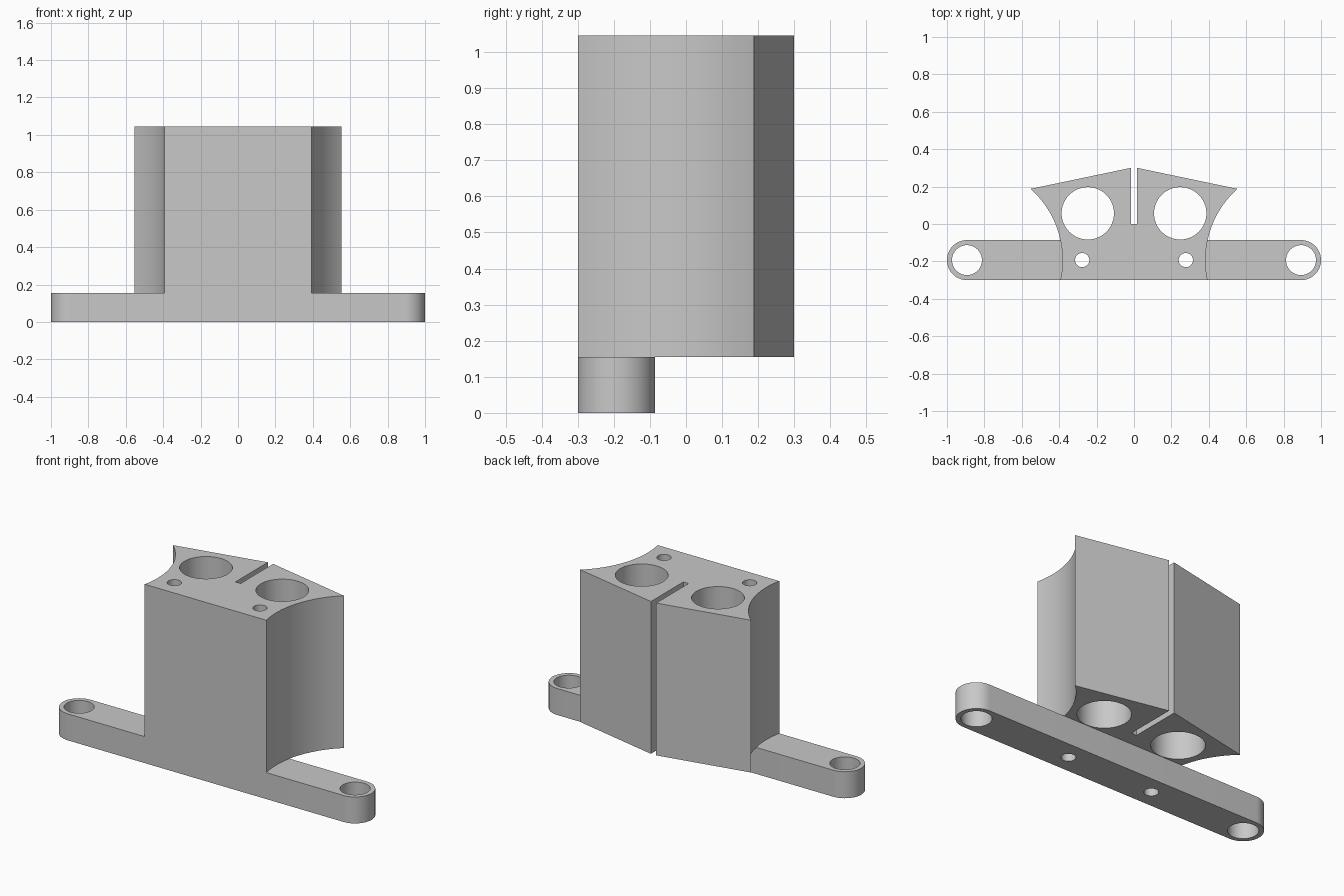
import bpy, bmesh
from math import cos, sin, pi, radians, atan2, hypot

if "Cube" in bpy.data.objects:
    bpy.data.objects.remove(bpy.data.objects["Cube"], do_unlink=True)

# Shared dimensions
BACK, FRONT = 0.3, -0.3
BAR_TOP, BLOCK_TOP = 0.155, 1.046
END_R = 0.107
END_X, ROW_Y = 1 - END_R, FRONT + END_R
BOLT_X, WING_X, WING_Y, SLOT = 0.277, 0.553, 0.188, 0.017

grey = bpy.data.materials.new("plain grey")
grey.use_nodes = True
colour = (0.58, 0.58, 0.58, 1)
grey.diffuse_color = colour
grey.node_tree.nodes["Principled BSDF"].inputs["Base Color"].default_value = colour


def arc(cx, cy, r, start, end, steps):
    return [(cx + r * cos(start + (end - start) * i / steps),
             cy + r * sin(start + (end - start) * i / steps)) for i in range(steps + 1)]


def hole_pair(x, y, r):
    return [arc(side * x, y, r, 0, 2 * pi, 64)[:-1] for side in (-1, 1)]


def plate(name, outlines, bottom, top):
    """Extrude an outline with holes into a solid mesh object."""
    curve = bpy.data.curves.new(name + "_profile", "CURVE")
    curve.dimensions, curve.fill_mode = "2D", "BOTH"
    curve.extrude = (top - bottom) / 2
    for points in outlines:
        spline = curve.splines.new("POLY")
        spline.points.add(len(points) - 1)
        for point, (x, y) in zip(spline.points, points):
            point.co = (x, y, 0, 1)
        spline.use_cyclic_u = True
    helper = bpy.data.objects.new(name + "_helper", curve)
    bpy.context.collection.objects.link(helper)
    bpy.context.view_layer.update()
    solid = helper.evaluated_get(bpy.context.evaluated_depsgraph_get())
    mesh = bpy.data.meshes.new_from_object(solid)
    bpy.data.objects.remove(helper, do_unlink=True)
    bpy.data.curves.remove(curve)

    # Weld the caps to the walls and lift into place
    bm = bmesh.new()
    bm.from_mesh(mesh)
    bmesh.ops.remove_doubles(bm, verts=bm.verts, dist=0.0001)
    bmesh.ops.translate(bm, verts=bm.verts, vec=(0, 0, (top + bottom) / 2))
    bmesh.ops.recalc_face_normals(bm, faces=bm.faces)
    bm.to_mesh(mesh)
    bm.free()
    mesh.materials.clear()
    mesh.materials.append(grey)
    obj = bpy.data.objects.new(name, mesh)
    bpy.context.collection.objects.link(obj)
    bpy.ops.object.select_all(action="DESELECT")
    obj.select_set(True)
    bpy.context.view_layer.objects.active = obj
    bpy.ops.object.shade_smooth_by_angle(angle=radians(25))
    return obj


bolt_holes = hole_pair(BOLT_X, ROW_Y, 0.038)

# Mounting bar with rounded ends
bar = arc(END_X, ROW_Y, END_R, -pi / 2, pi / 2, 32) + arc(-END_X, ROW_Y, END_R, pi / 2, 3 * pi / 2, 32)
plate("mounting_bar", [bar] + hole_pair(END_X, ROW_Y, 0.08) + bolt_holes, 0, BAR_TOP)

# Clamp block: concave sides centred on the bar ends, sloped back, central slot
dx, dy = WING_X - END_X, WING_Y - ROW_Y
scoop = hypot(dx, dy)
front_angle = pi + atan2(END_R, (scoop ** 2 - END_R ** 2) ** 0.5)
right_half = arc(END_X, ROW_Y, scoop, front_angle, atan2(dy, dx), 40)
right_half += [(SLOT, BACK), (SLOT, 0)]
left_half = [(-x, y) for x, y in reversed(right_half)]
plate("clamp_block", [right_half + left_half] + hole_pair(0.247, 0.057, 0.14) + bolt_holes,
      BAR_TOP, BLOCK_TOP)
